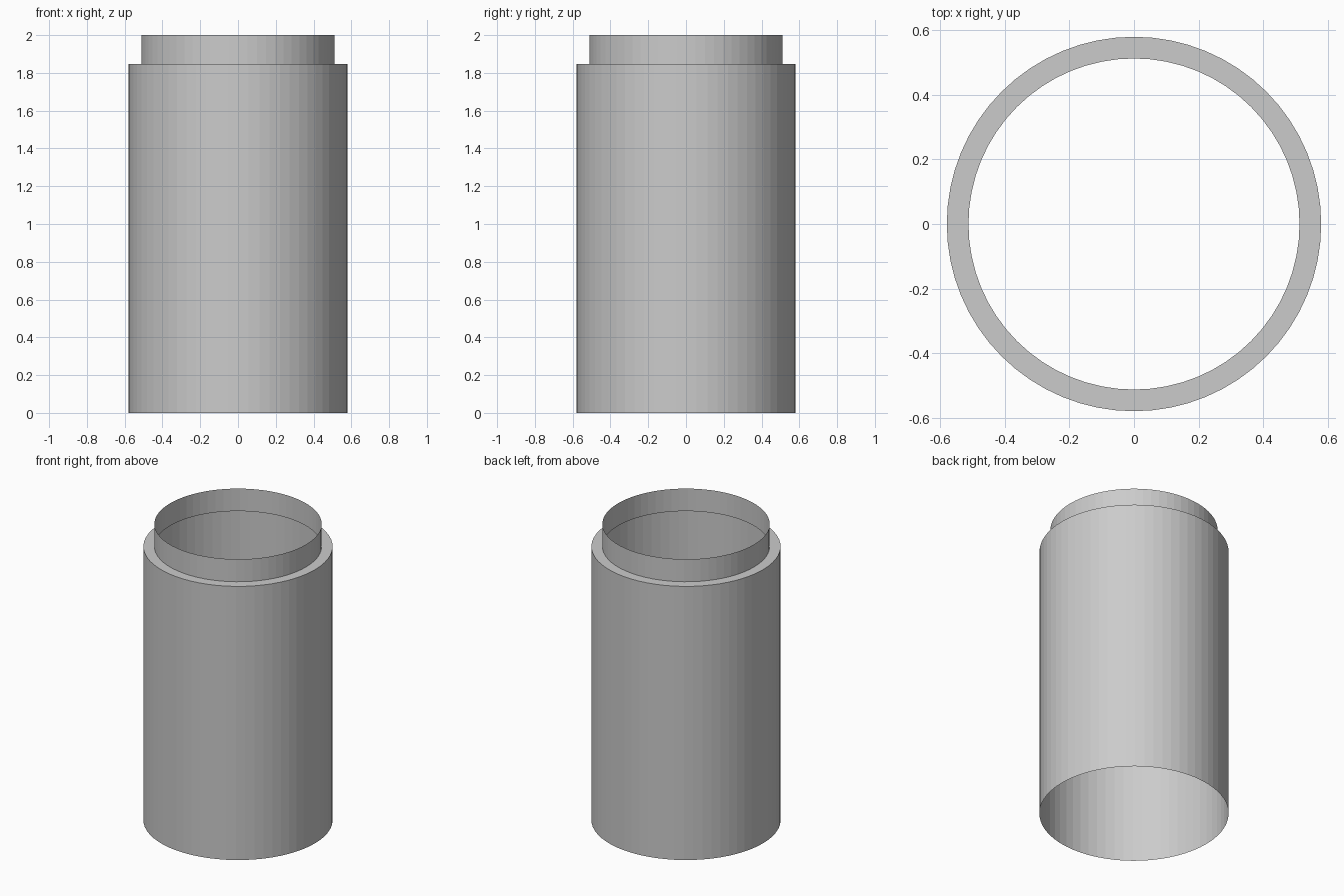
import bpy, bmesh, math

if "Cube" in bpy.data.objects:
    bpy.data.objects.remove(bpy.data.objects["Cube"])

SEGMENTS = 64

# Single-wall open tube: (radius, height) from bottom rim, over the shoulder, to neck rim
PROFILE = [(0.579, 0.0), (0.579, 1.848), (0.512, 1.848), (0.512, 2.0)]


def lathe(name, profile, segments):
    """Revolve an open profile around z."""
    bm = bmesh.new()
    rings = [[bm.verts.new((r * math.cos(2 * math.pi * i / segments),
                            r * math.sin(2 * math.pi * i / segments), z))
              for i in range(segments)] for r, z in profile]
    for low, high in zip(rings, rings[1:]):
        for i in range(segments):
            j = (i + 1) % segments
            bm.faces.new((low[i], low[j], high[j], high[i]))
    mesh = bpy.data.meshes.new(name)
    bm.to_mesh(mesh)
    bm.free()
    obj = bpy.data.objects.new(name, mesh)
    bpy.context.collection.objects.link(obj)
    return obj


# Stepped sleeve, open at both ends
lathe("stepped_sleeve", PROFILE, SEGMENTS)
